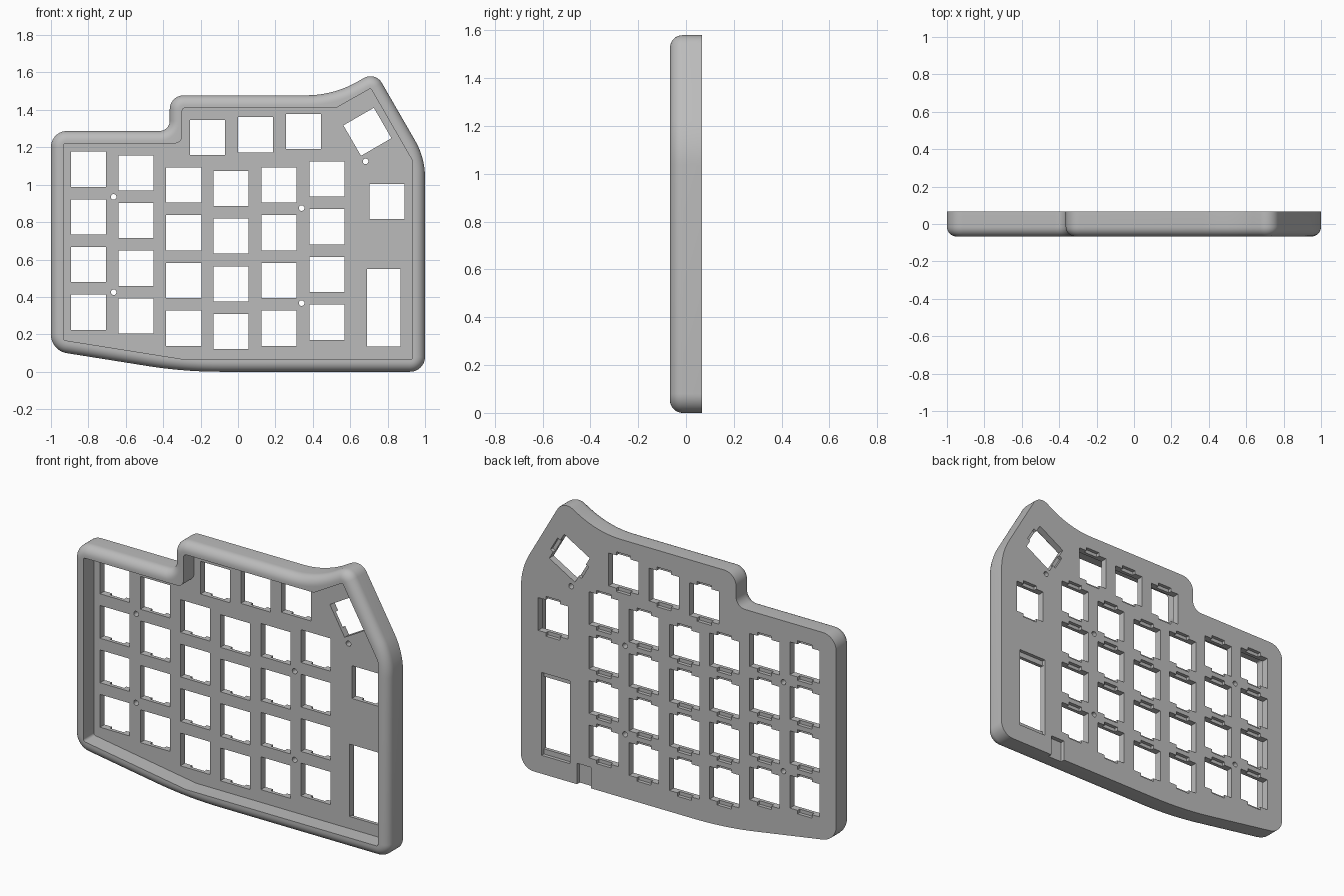
import bpy, bmesh, math
from mathutils import Vector, Matrix

if "Cube" in bpy.data.objects:
    bpy.data.objects.remove(bpy.data.objects["Cube"])

BACK, FRONT, FLOOR = 0.067, -0.067, 0.027   # depth planes
WALL, ROUND, SEG = 0.066, 0.053, 10
KEY, PITCH = 0.188, 0.255

# Case outline: corner x, corner z, outer radius, recess radius
OUTLINE = [
    (-1, 0.113, 0.1, 0.015), (-0.29, 0, 2.5, 0.01), (1, 0, 0.08, 0.01),
    (1, 1.144, 0.4, 0.03), (0.734, 1.605, 0.07, 0.01), (0.51, 1.478, 0.55, 0.01),
    (-0.365, 1.478, 0.075, 0.02), (-0.365, 1.287, 0.055, 0.04), (-1, 1.287, 0.085, 0.012),
]


def ring(inset, recess=False):
    """Rounded outline moved inward by inset, as 2D points."""
    pts = []
    count = len(OUTLINE)
    for i, (x, z, outer, inner) in enumerate(OUTLINE):
        p = Vector((x, z))
        d1 = (p - Vector(OUTLINE[i - 1][:2])).normalized()
        d2 = (Vector(OUTLINE[(i + 1) % count][:2]) - p).normalized()
        n1, n2 = Vector((-d1.y, d1.x)), Vector((-d2.y, d2.x))
        turn = math.atan2(d1.x * d2.y - d1.y * d2.x, d1.dot(d2))
        side = math.copysign(1, turn)
        r = inner if recess else outer - side * inset
        p = p + (n1 + n2) / (1 + n1.dot(n2)) * inset
        start = p - d1 * r * math.tan(abs(turn) / 2)
        centre = start + n1 * side * r
        for k in range(SEG + 1):
            pts.append(centre + Matrix.Rotation(turn * k / SEG, 2) @ (start - centre))
    return pts


def finish(name, bm):
    bmesh.ops.recalc_face_normals(bm, faces=bm.faces)
    mesh = bpy.data.meshes.new(name)
    bm.to_mesh(mesh)
    bm.free()
    obj = bpy.data.objects.new(name, mesh)
    bpy.context.collection.objects.link(obj)
    return obj


# Case shell: back, rounded front edge, rim, recess wall and floor
bm = bmesh.new()
levels = [(ring(0), BACK)]
for k in range(9):
    a = math.pi / 2 * k / 8
    levels.append((ring(ROUND * (1 - math.cos(a))), FRONT + ROUND * (1 - math.sin(a))))
levels += [(ring(WALL, True), FRONT), (ring(WALL, True), FLOOR)]
loops = [[bm.verts.new((p.x, y, p.y)) for p in pts] for pts, y in levels]
for a, b in zip(loops, loops[1:]):
    for i in range(len(a)):
        j = (i + 1) % len(a)
        bm.faces.new((a[i], a[j], b[j], b[i]))
bm.faces.new(loops[0])
bm.faces.new(loops[-1])
case = finish("keyboard_case", bm)

# Cutters for all openings
cut = bmesh.new()


def box(x, z, w, h, y0, y1, angle=0):
    m = (Matrix.Translation((x, (y0 + y1) / 2, z))
         @ Matrix.Rotation(-math.radians(angle), 4, 'Y')
         @ Matrix.Diagonal((w, y1 - y0, h, 1)))
    bmesh.ops.create_cube(cut, size=1, matrix=m)


def key_hole(x, z, angle=0):
    box(x, z, KEY, KEY, 0, 0.11, angle)
    # clip notches behind the upper and lower edges
    box(x, z, 0.09, KEY + 0.04, 0.047, 0.1, angle)


# Main key columns: x and lowest z
for x, z in [(-0.8, 0.318), (-0.545, 0.298), (-0.29, 0.233),
             (-0.037, 0.215), (0.22, 0.233), (0.475, 0.265)]:
    for row in range(4):
        key_hole(x, z + row * PITCH)

# Upper row and thumb keys
for x, z, angle in [(-0.163, 1.252, 0), (0.093, 1.267, 0), (0.35, 1.285, 0),
                    (0.692, 1.283, -60), (0.797, 0.91, 0)]:
    key_hole(x, z, angle)

# Controller slot with stepped ends, and cable groove in the back
box(0.78, 0.343, 0.18, 0.415, 0, 0.11)
box(0.78, 0.343, 0.179, 0.475, 0.047, 0.1)
box(0.6, 0.03, 0.09, 0.18, 0.042, 0.1)

# Screw holes
for x, z in [(-0.665, 0.935), (-0.665, 0.425), (0.34, 0.875), (0.34, 0.367), (0.682, 1.125)]:
    bmesh.ops.create_cone(cut, cap_ends=True, segments=20, radius1=0.015, radius2=0.015,
                          depth=0.12, matrix=Matrix.Translation((x, 0.06, z))
                          @ Matrix.Rotation(math.pi / 2, 4, 'X'))
cutter = finish("opening_cutter", cut)
cutter.hide_render = True

mod = case.modifiers.new("openings", 'BOOLEAN')
mod.operation = 'DIFFERENCE'
mod.solver = 'EXACT'
mod.use_self = True
mod.object = cutter
bpy.ops.object.select_all(action='DESELECT')
case.select_set(True)
bpy.context.view_layer.objects.active = case
bpy.ops.object.modifier_apply(modifier=mod.name)
bpy.data.objects.remove(cutter)

# Grey plastic
mat = bpy.data.materials.new("grey_plastic")
mat.use_nodes = True
colour = (0.5, 0.5, 0.5, 1)
mat.diffuse_color = colour
mat.node_tree.nodes["Principled BSDF"].inputs["Base Color"].default_value = colour
case.data.materials.clear()
case.data.materials.append(mat)
bpy.ops.object.shade_smooth_by_angle(angle=math.radians(30))
